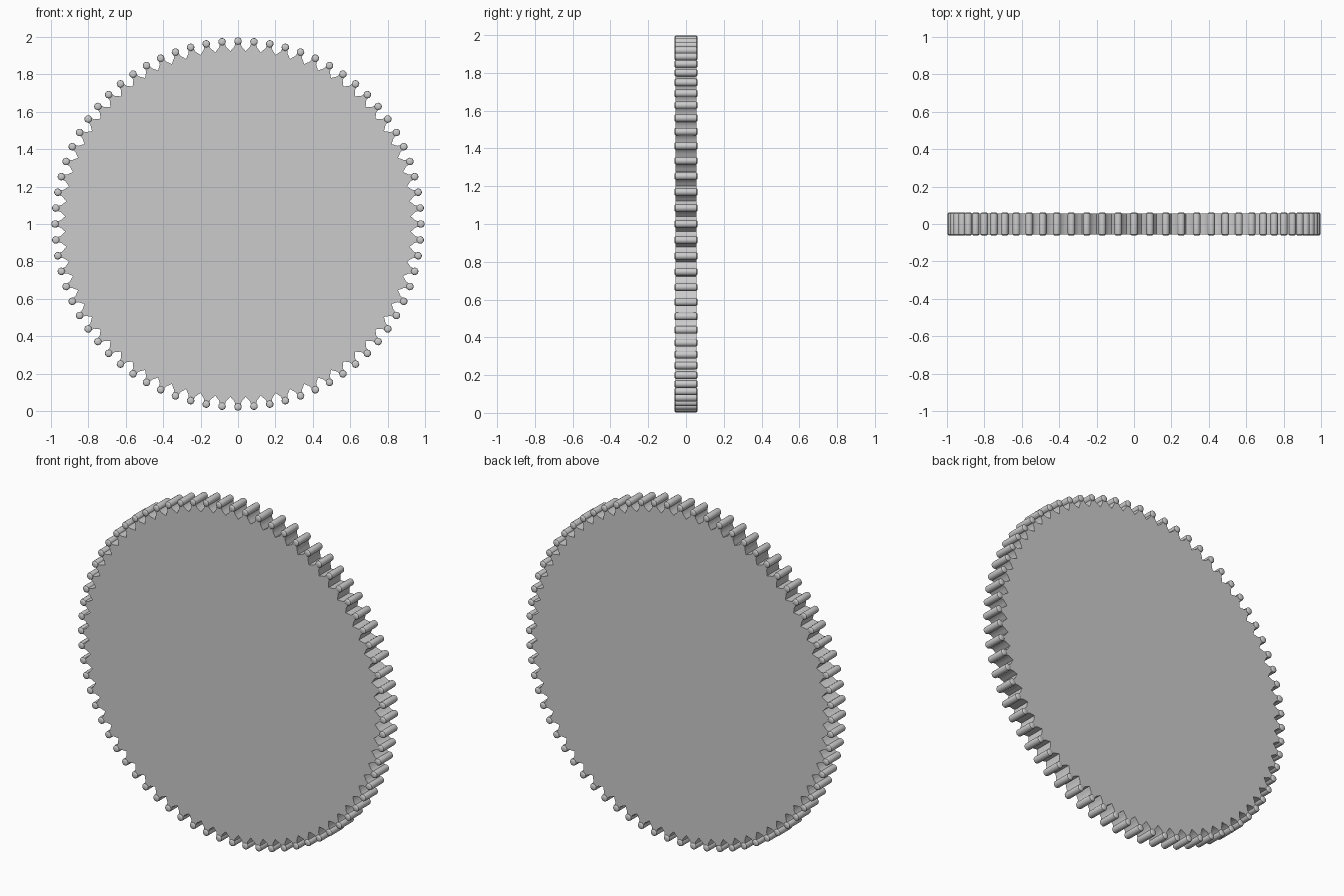
import bpy, bmesh, math

if "Cube" in bpy.data.objects:
    bpy.data.objects.remove(bpy.data.objects["Cube"])

N = 72          # pins around the rim
CZ = 1.0        # wheel centre height
PIN_R, PIN_RAD = 0.978, 0.02
HALF = 0.055    # half thickness of the disc
STEP = 2 * math.pi / N


def make_object(name, bm):
    bmesh.ops.recalc_face_normals(bm, faces=bm.faces)
    me = bpy.data.meshes.new(name)
    bm.to_mesh(me)
    bm.free()
    ob = bpy.data.objects.new(name, me)
    bpy.context.collection.objects.link(ob)
    bpy.context.view_layer.objects.active = ob
    ob.select_set(True)
    bpy.ops.object.shade_smooth_by_angle(angle=math.radians(35))
    ob.select_set(False)
    return ob


# Toothed disc: one small neck under every pin, a valley between pins
tooth = [(-0.5, 0.925), (-0.36, 0.938), (-0.22, 0.95), (-0.17, 0.968),
         (0.17, 0.968), (0.22, 0.95), (0.36, 0.938)]
bm = bmesh.new()
rings = []
for y in (-HALF, HALF):
    ring = []
    for i in range(N):
        for t, r in tooth:
            a = (i + t) * STEP
            ring.append(bm.verts.new((r * math.sin(a), y, CZ + r * math.cos(a))))
    rings.append(ring)
    bm.faces.new(ring)
n = len(rings[0])
for i in range(n):
    j = (i + 1) % n
    bm.faces.new((rings[0][i], rings[0][j], rings[1][j], rings[1][i]))
make_object("toothed_disc", bm)

# Rim pins: small rods with rounded ends
profile = [(0.009, -0.062), (0.015, -0.06), (0.019, -0.056), (PIN_RAD, -0.05),
           (PIN_RAD, 0.05), (0.019, 0.056), (0.015, 0.06), (0.009, 0.062)]
SEG = 16
bm = bmesh.new()
for i in range(N):
    a = i * STEP
    px, pz = PIN_R * math.sin(a), CZ + PIN_R * math.cos(a)
    loops = [[bm.verts.new((px + r * math.cos(2 * math.pi * k / SEG), y,
                            pz + r * math.sin(2 * math.pi * k / SEG)))
              for k in range(SEG)] for r, y in profile]
    for l0, l1 in zip(loops, loops[1:]):
        for k in range(SEG):
            m = (k + 1) % SEG
            bm.faces.new((l0[k], l0[m], l1[m], l1[k]))
    bm.faces.new(loops[0])
    bm.faces.new(loops[-1])
make_object("rim_pins", bm)
